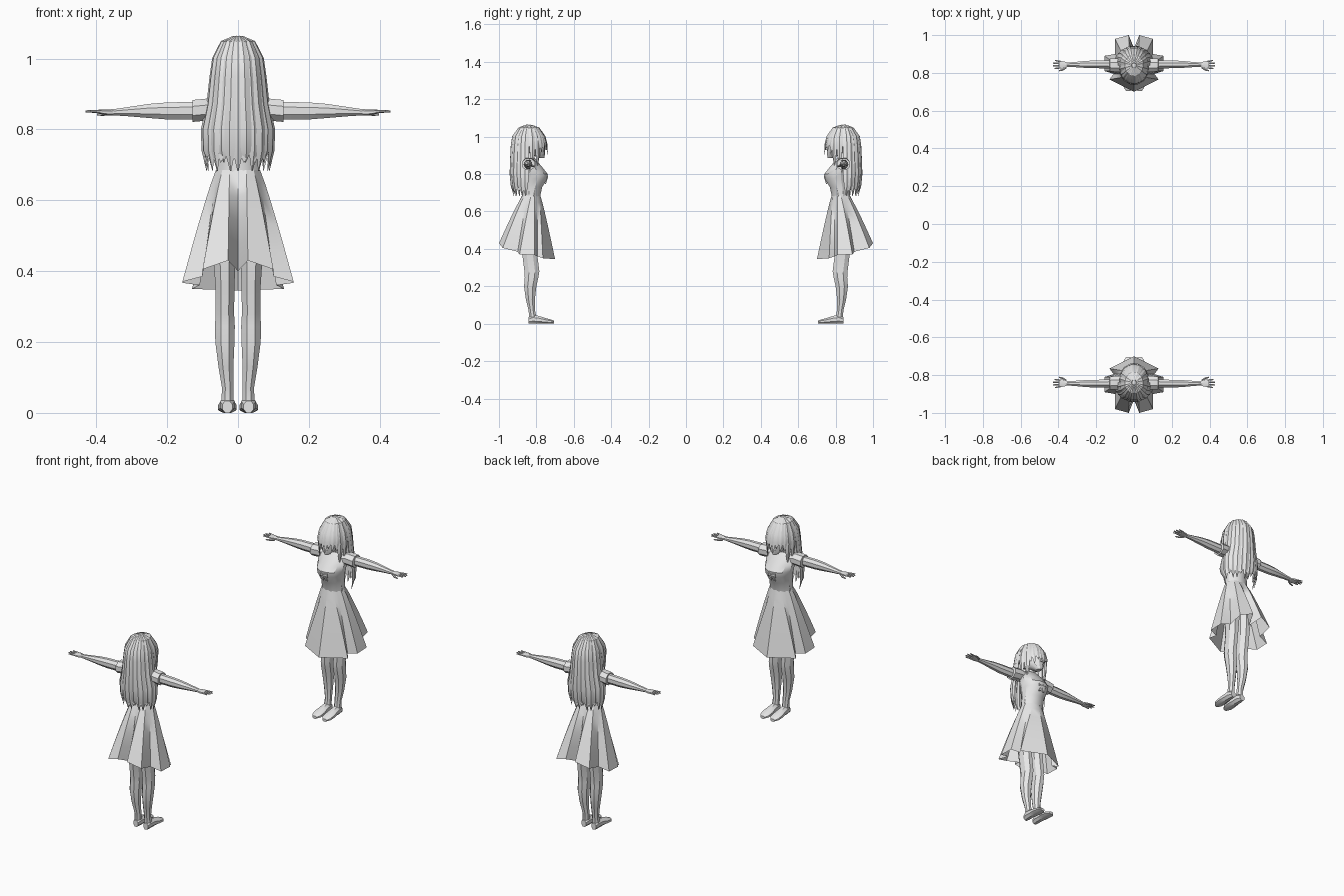
import bpy, bmesh, math
from mathutils import Vector

cube = bpy.data.objects.get("Cube")
if cube:
    bpy.data.objects.remove(cube, do_unlink=True)

GREY = (0.8, 0.8, 0.8, 1)
mat = bpy.data.materials.new("plain light grey")
mat.use_nodes = True
mat.diffuse_color = GREY
mat.node_tree.nodes["Principled BSDF"].inputs["Base Color"].default_value = GREY
parts = []


def loft(name, rings, caps=True, closed=True):
    """Skin a list of equal-length point rings."""
    bm = bmesh.new()
    rows = [[bm.verts.new(p) for p in ring] for ring in rings]
    n = len(rows[0])
    for a, b in zip(rows, rows[1:]):
        for j in range(n if closed else n - 1):
            k = (j + 1) % n
            bm.faces.new((a[j], a[k], b[k], b[j]))
    if caps:
        bm.faces.new(rows[0])
        bm.faces.new(rows[-1])
    bmesh.ops.recalc_face_normals(bm, faces=bm.faces)
    me = bpy.data.meshes.new(name)
    bm.to_mesh(me)
    bm.free()
    me.materials.append(mat)
    ob = bpy.data.objects.new(name, me)
    bpy.context.collection.objects.link(ob)
    parts.append(ob)
    return ob


def tube(name, axis, stations, n=8):
    """Stations are (along, centre u, half u, centre v, half v)."""
    order = {"x": (2, 0, 1), "y": (0, 2, 1), "z": (0, 1, 2)}[axis]
    k = 1 / math.cos(math.pi / n)
    rings = []
    for t, uc, ur, vc, vr in stations:
        ring = []
        for i in range(n):
            a = math.tau * (i + 0.5) / n
            uvt = (uc + ur * k * math.cos(a), vc + vr * k * math.sin(a), t)
            ring.append(tuple(uvt[o] for o in order))
        rings.append(ring)
    return loft(name, rings)


def lock(name, degrees, profile, width, thick=0.006, lift=0.0):
    """Tapered strand running down a (z, radius x, radius y) profile."""
    a = math.radians(degrees)
    path = [Vector(((rx + lift) * math.cos(a), (ry + lift) * math.sin(a), z))
            for z, rx, ry in profile]
    side = Vector((-math.sin(a), math.cos(a), 0))
    rings = []
    last = len(path) - 1
    for i, p in enumerate(path):
        d = (path[min(i + 1, last)] - path[max(i - 1, 0)]).normalized()
        out = side.cross(d).normalized()
        f = 0.08 if i == last else min(1, 0.35 + 0.3 * i)
        if i == last - 1:
            f = 0.75
        w, t = side * width * f, out * thick * f
        rings.append([p + w, p + t, p - w, p - t])
    loft(name, rings)


# Head, neck and nose
tube("head", "z", [(.885, 0, .012, -.068, .015), (.91, 0, .038, -.044, .042),
                   (.94, 0, .055, -.02, .066), (.98, 0, .062, -.008, .077),
                   (1.02, 0, .057, -.002, .068), (1.05, 0, .035, .002, .042)], 12)
tube("neck", "z", [(.85, 0, .028, -.005, .026), (.88, 0, .02, -.008, .02),
                   (.93, 0, .02, -.012, .022)])
tube("nose", "z", [(.928, 0, .005, -.088, .006), (.945, 0, .002, -.087, .003)], 4)

# Bodice with square shoulders
tube("bodice", "z", [(.68, 0, .061, -.012, .048), (.73, 0, .06, -.018, .053),
                     (.775, 0, .068, -.03, .069), (.8, 0, .073, -.031, .07),
                     (.83, 0, .078, -.02, .057), (.865, 0, .075, -.008, .04),
                     (.885, 0, .05, -.005, .028)], 12)

# Pleated skirt: waist oval blended into a folded hem
half_hem = [(0, -.14, .345), (.13, -.075, .35), (.108, -.045, .36),
            (.157, -.03, .367), (.157, .05, .37), (.1, .06, .385),
            (.1, .14, .405), (.028, .16, .43), (0, .09, .4)]
rings = []
for u in (0, .12, .28, .5, .75, 1):
    w = u ** .9
    half = []
    for i, hem in enumerate(half_hem):
        a = math.pi * (i / (len(half_hem) - 1) - .5)
        top = Vector((.062 * math.cos(a), -.012 + .049 * math.sin(a), .686))
        end = Vector(hem)
        p = top.lerp(end, w)
        p.z = top.z + (end.z - top.z) * u
        half.append(p)
    rings.append(half + [Vector((-p.x, p.y, p.z)) for p in half[-2:0:-1]])
loft("skirt", rings, caps=False)

tube("pelvis", "z", [(.5, 0, .05, 0, .035), (.57, 0, .068, 0, .045),
                     (.66, 0, .058, -.01, .04)])

# Chest bow
for s in (1, -1):
    tube("bow_loop", "x", [(s * .003, -.098, .005, .782, .005),
                           (s * .022, -.095, .006, .784, .013)], 6)
    tube("bow_tail", "z", [(.748, s * .012, .006, -.089, .003),
                           (.782, s * .002, .003, -.098, .003)], 4)

for s, label in ((1, "left"), (-1, "right")):
    # Leg
    tube(label + "_leg", "z", [
        (.035, s * .03, .017, -.02, .02), (.07, s * .029, .016, -.016, .017),
        (.13, s * .034, .021, -.008, .024), (.2, s * .037, .027, -.007, .033),
        (.245, s * .037, .028, -.014, .036), (.28, s * .037, .026, -.016, .04),
        (.36, s * .037, .027, -.006, .04), (.45, s * .038, .032, 0, .043),
        (.56, s * .038, .035, 0, .045)])
    # Shoe with flat sole
    tube(label + "_shoe", "y", [
        (y, s * .03, w, h / 2, h / 2) for y, w, h in (
            (.002, .014, .034), (-.02, .021, .046), (-.048, .021, .043),
            (-.085, .026, .031), (-.118, .024, .022), (-.135, .012, .015))])
    # Short sleeve and cuff
    tube(label + "_sleeve", "x", [
        (s * .055, -.002, .032, .853, .026), (s * .085, 0, .035, .856, .031),
        (s * .128, .002, .035, .852, .031), (s * .129, .002, .024, .852, .024)])
    # Arm
    tube(label + "_arm", "x", [
        (s * .1, .003, .021, .853, .025), (s * .2, .005, .02, .852, .024),
        (s * .25, .005, .019, .852, .02), (s * .31, .004, .014, .85, .013),
        (s * .358, .003, .011, .848, .008)])
    # Hand, fingers and thumb
    tube(label + "_palm", "x", [
        (s * .352, .003, .011, .848, .008), (s * .37, .003, .018, .848, .007),
        (s * .394, .003, .02, .85, .005)], 6)
    for i, length in enumerate((.03, .038, .036, .026)):
        y = -.013 + i * .011
        tube(label + "_finger", "x", [
            (s * .388, y, .0045, .85, .004),
            (s * (.392 + length), y * 1.3, .003, .851, .0025)], 6)
    tube(label + "_thumb", "x", [
        (s * .358, -.012, .005, .845, .005), (s * .378, -.024, .005, .843, .004),
        (s * .398, -.029, .003, .842, .003)], 6)

# Hair: smooth inner shell, long locks, side locks and fringe
crown = [(1.062, .012, .012), (1.046, .046, .052), (1.0, .068, .083)]
fall = crown + [(.95, .075, .09), (.87, .084, .094), (.8, .1, .096),
                (.74, .1, .092), (.685, .09, .08)]
shell = []
for z, rx, ry in fall[:-1]:
    arc = [math.radians(10 + 160 * i / 16) for i in range(17)]
    # Lower edge forms a zigzag
    shell.append([((rx - .003) * math.cos(a), (ry - .003) * math.sin(a),
                   z - (.035 * (i % 2) if z == .74 else 0))
                  for i, a in enumerate(arc)])
loft("hair_back", shell, caps=False, closed=False)

tube("hair_cap", "z", [(.985, 0, .068, .006, .078), (1.02, 0, .06, .002, .07),
                       (1.045, 0, .044, 0, .05), (1.061, 0, .015, 0, .016)], 14)

for i in range(13):
    drop = .025 if i % 3 == 1 else 0
    strand = fall[:-1] + [(.682 + drop, .09, .08)]
    lock("long_lock", 12 + 13 * i, strand, .02, .007, .002 * (i % 2))

temple = crown + [(.95, .076, .088), (.9, .074, .09), (.84, .07, .085)]
for degrees in (-12, -32, -148, -168):
    lock("side_lock", degrees, temple, .017)

for i in range(8):
    low = .905 + .012 * (i % 3)
    fringe = crown + [(.96, .077, .094), (low, .07, .1)]
    lock("fringe_lock", -42 - 96 * i / 7, fringe, .017, .005, .002 * (i % 2))

# Smooth shading with sharp creases
bpy.ops.object.select_all(action="DESELECT")
for ob in parts:
    ob.select_set(True)
bpy.context.view_layer.objects.active = parts[0]
bpy.ops.object.shade_smooth_by_angle(angle=math.radians(30))

# Two figures stand face to face
for ob in parts:
    twin = ob.copy()
    twin.name = "facing_" + ob.name
    bpy.context.collection.objects.link(twin)
    ob.location.y = .84
    twin.location.y = -.84
    twin.rotation_euler.z = math.pi
